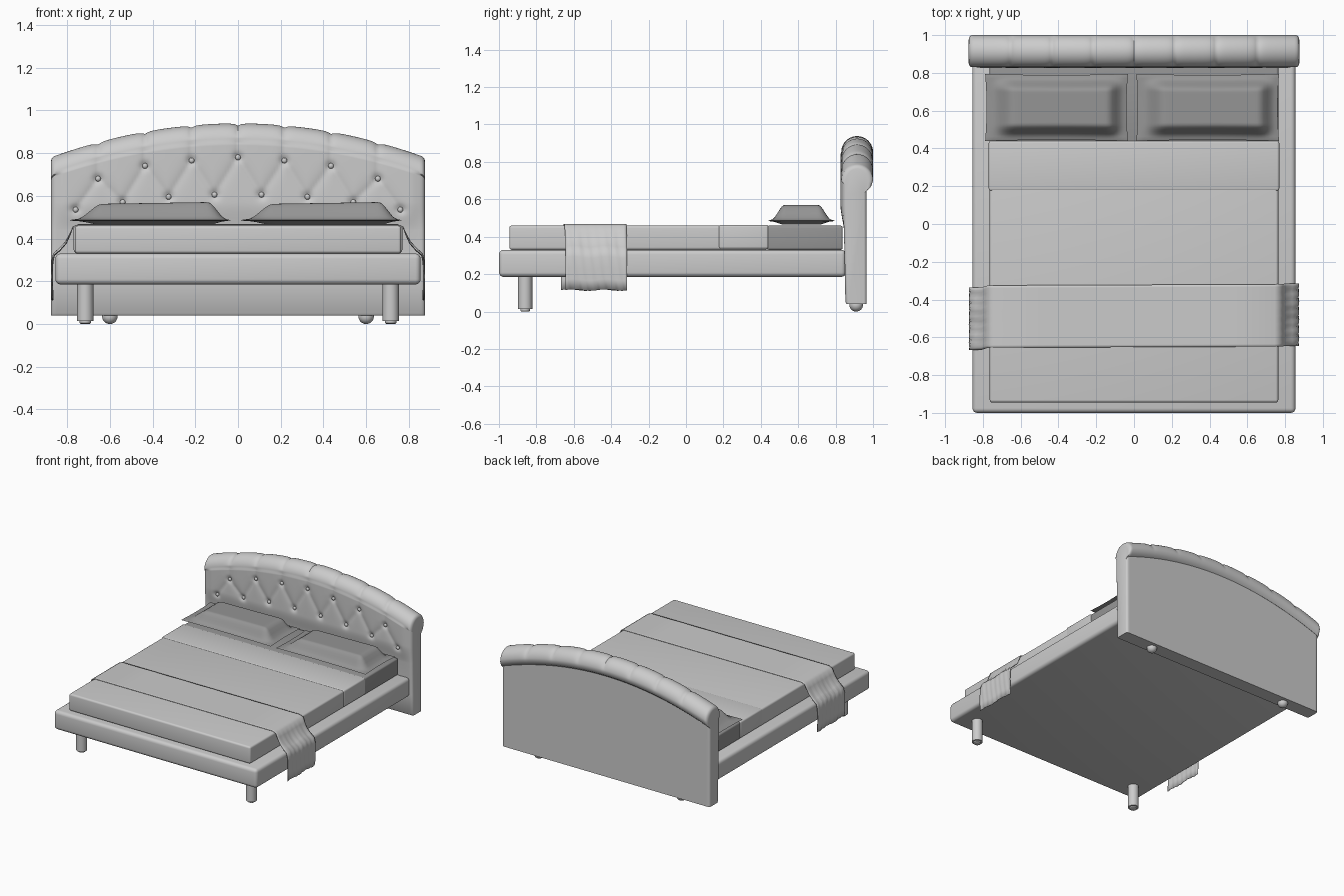
import bpy, bmesh, math
from mathutils import Vector

if "Cube" in bpy.data.objects:
    bpy.data.objects.remove(bpy.data.objects["Cube"])


def material(name, value):
    m = bpy.data.materials.new(name)
    m.use_nodes = True
    colour = (value, value, value, 1)
    m.diffuse_color = colour
    m.node_tree.nodes["Principled BSDF"].inputs["Base Color"].default_value = colour
    return m


LIGHT = material("light grey fabric", 0.6)
DARK = material("dark grey linen", 0.3)


def finish(name, bm, mat, angle=40):
    bmesh.ops.recalc_face_normals(bm, faces=bm.faces)
    mesh = bpy.data.meshes.new(name)
    bm.to_mesh(mesh)
    bm.free()
    ob = bpy.data.objects.new(name, mesh)
    bpy.context.collection.objects.link(ob)
    mesh.materials.append(mat)
    bpy.ops.object.select_all(action='DESELECT')
    ob.select_set(True)
    bpy.context.view_layer.objects.active = ob
    bpy.ops.object.shade_smooth_by_angle(angle=math.radians(angle))
    return ob


def box(name, lo, hi, mat, bevel, corner=0):
    bm = bmesh.new()
    bmesh.ops.create_cube(bm, size=1)
    for v in bm.verts:
        v.co = Vector([(a + b) / 2 + c * (b - a) for a, b, c in zip(lo, hi, v.co)])
    if bevel:
        bmesh.ops.bevel(bm, geom=bm.edges[:], offset=bevel, segments=4,
                        profile=0.5, affect='EDGES')
    return finish(name, bm, mat)


def lathe(name, x, y, profile, mat, sides=24):
    """Turned part from (radius, height) pairs."""
    bm = bmesh.new()
    rings = [[bm.verts.new((x + r * math.cos(math.tau * i / sides),
                            y + r * math.sin(math.tau * i / sides), z))
              for i in range(sides)] for r, z in profile]
    for a, b in zip(rings, rings[1:]):
        for i in range(sides):
            j = (i + 1) % sides
            bm.faces.new((a[i], a[j], b[j], b[i]))
    bm.faces.new(rings[0])
    bm.faces.new(rings[-1])
    return finish(name, bm, mat)


def skin(bm, columns, closed=False):
    """Join neighbouring columns of points into quads."""
    cols = [[bm.verts.new(p) for p in c] for c in columns]
    n = len(cols[0])
    for a, b in zip(cols, cols[1:]):
        for i in range(n if closed else n - 1):
            j = (i + 1) % n
            bm.faces.new((a[i], a[j], b[j], b[i]))
    return cols


def smooth(t):
    t = max(0, min(1, t))
    return t * t * (3 - 2 * t)


# Bed frame and mattress
box("bed_base", (-.855, -1, .185), (.855, .855, .33), LIGHT, .025)
box("blanket", (-.764, -.945, .33), (.764, .44, .46), LIGHT, .014)
box("blanket_fold", (-.769, .175, .335), (.769, .441, .463), LIGHT, .012)
box("mattress_head", (-.764, .43, .33), (.764, .838, .459), DARK, .012)

# Legs and feet
for side, s in (("right", -1), ("left", 1)):
    lathe(side + "_front_leg", s * .715, -.86,
          [(.02, 0), (.026, .004), (.026, .014), (.038, .014), (.038, .19)], LIGHT)
    lathe(side + "_back_foot", s * .6, .91,
          [(.035 * math.sin(a * math.pi / 16) + .001, .035 - .035 * math.cos(a * math.pi / 16))
           for a in range(12)], LIGHT)

# Tufting layout: two rows of buttons, joined by diagonal creases
upper = {0: .78, .217: .765, .435: .74, .655: .68}
lower = {.11: .605, .325: .595, .54: .57, .76: .535}
top_row = sorted([(s * x, z) for x, z in upper.items() for s in (-1, 1) if x or s > 0])
low_row = sorted([(s * x, z) for x, z in lower.items() for s in (-1, 1)])
buttons = top_row + low_row
creases = []
for i, p in enumerate(top_row):
    creases += [(p, low_row[i]), (p, low_row[i + 1]), (p, (p[0], 1.2))]


def crown(x):
    return .935 - .15 * (x / .85) ** 2


def crease_distance(x, z):
    best = 9
    p = Vector((x, z))
    for a, b in creases:
        a, b = Vector(a), Vector(b)
        t = max(0, min(1, (p - a).dot(b - a) / (b - a).length_squared))
        best = min(best, (p - a - t * (b - a)).length)
    return best


def dent(x, z):
    d = crease_distance(x, z)
    near = min(math.hypot(x - bx, z - bz) for bx, bz in buttons)
    return .009 * math.exp(-d / .022) + .014 * math.exp(-(near / .02) ** 2)


def headboard_column(x, inset=0):
    """Cross-section of the headboard at x: back, rolled top, padded front."""
    zt = crown(x) + .004
    roll = zt - .085
    pts = [(.966, .04), (.966, zt - .125), (.972, zt - .13), (.99, zt - .115)]
    for k in range(21):
        a = math.pi * k / 20
        groove = .011 * math.exp(-min(abs(x - p[0]) for p in top_row) / .016)
        fade = smooth(math.sin(a) * 1.5)
        r = .085 - groove * fade
        y, z = .915 + r * math.cos(a), roll + r * math.sin(a)
        if k == 20:
            y += dent(x, z)
        pts.append((y, z))
    for k in range(1, 46):
        z = roll + (.44 - roll) * k / 45
        blend = smooth((z - .42) / .15)
        pts.append((.845 - .019 * blend * smooth((.9 - abs(x)) / .1) + dent(x, z) * blend, z))
    pts += [(.847, .33), (.85, .2), (.852, .05), (.86, .04)]
    if inset:
        pts = [(y + (.91 - y) * inset / .06, z - inset * smooth((z - .4) / .3)) for y, z in pts]
    return [(x, y, z) for y, z in pts]


# Upholstered headboard
steps = 150
columns = [headboard_column(-.86 + 1.72 * i / steps) for i in range(steps + 1)]
rounding = [(.868, .003), (.873, .009), (.875, .016)]
columns = ([headboard_column(-x, d) for x, d in reversed(rounding)] + columns
           + [headboard_column(x, d) for x, d in rounding])
bm = bmesh.new()
cols = skin(bm, columns, closed=True)
bm.faces.new(cols[0])
bm.faces.new(cols[-1])
finish("headboard", bm, LIGHT, 50)

bm = bmesh.new()
for x, z in buttons:
    made = bmesh.ops.create_uvsphere(bm, u_segments=12, v_segments=8, radius=.013)
    for v in made["verts"]:
        v.co = Vector((x + v.co.x, .838 + v.co.y * .8, z + v.co.z))
finish("headboard_buttons", bm, LIGHT)

# Pillows: a puffed cushion inside a thin flat border
def pillow(name, cx):
    bm = bmesh.new()
    for sign in (1, -1):
        grid = []
        for i in range(41):
            u = i / 20 - 1
            col = []
            for j in range(31):
                v = j / 15 - 1
                ramp = smooth((.94 + u) / .34) * smooth((.96 - u) / .24)
                puff = ramp * smooth((.93 - abs(v)) / .42)
                pinch = 1 - .035 * (1 - u * u)
                x = cx + .378 * u * (1 - .02 * (1 - v * v))
                y = .617 + .178 * v * pinch
                rim = .004 if max(abs(u), abs(v)) < 1 else 0
                height = rim + puff * (.076 + .006 * u) if sign > 0 else rim + puff * .018
                col.append((x, y, .486 + sign * height))
            grid.append(col)
        skin(bm, grid)
    bmesh.ops.remove_doubles(bm, verts=bm.verts, dist=.0005)
    finish(name, bm, DARK, 60)


pillow("right_pillow", -.41)
pillow("left_pillow", .39)

# Throw laid across the foot end, hanging over both sides
half = [(.25, .466), (.5, .466), (.745, .466), (.772, .455), (.785, .42), (.803, .38),
        (.832, .348), (.858, .325), (.866, .29), (.867, .23), (.866, .17), (.864, .115)]
path = [(-x, z) for x, z in reversed(half)] + [(0, .466)] + half
bm = bmesh.new()
grid = []
for x, z in path:
    hang = smooth((.46 - z) / .1)
    shift = -.012 * hang if x < 0 else .004 * hang
    grid.append([(x + math.copysign(hang * .006 * math.sin(k * .9 + z * 9), x),
                  -.652 + .33 * k / 24 + shift + .004 * x,
                  z + hang * .004 * math.sin(k * .5)) for k in range(25)])
skin(bm, grid)
throw = finish("throw_blanket", bm, LIGHT, 60)
solid = throw.modifiers.new("thickness", 'SOLIDIFY')
solid.thickness = .004
solid.offset = 0
